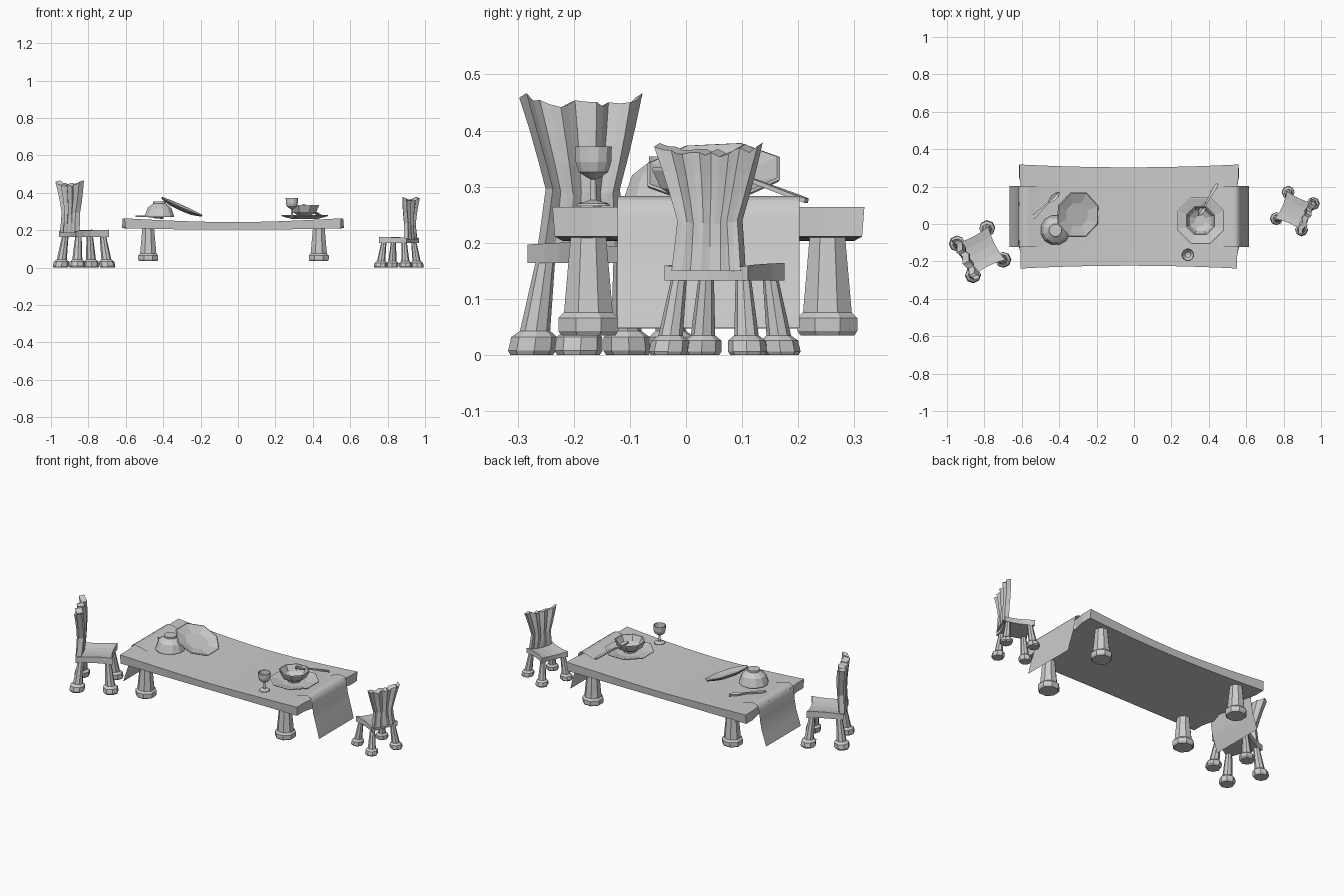
import bpy, bmesh, math, random
from mathutils import Vector, Matrix, Euler

if "Cube" in bpy.data.objects:
    bpy.data.objects.remove(bpy.data.objects["Cube"])

random.seed(4)


def finish(name, bm, matrix=Matrix(), smooth=False, closed=True):
    bmesh.ops.remove_doubles(bm, verts=bm.verts, dist=1e-5)
    if closed:
        bmesh.ops.recalc_face_normals(bm, faces=bm.faces)
    me = bpy.data.meshes.new(name)
    bm.to_mesh(me)
    bm.free()
    for p in me.polygons:
        p.use_smooth = smooth
    ob = bpy.data.objects.new(name, me)
    bpy.context.collection.objects.link(ob)
    ob.matrix_world = matrix
    return ob


def lathe(name, profile, n, matrix=Matrix(), lean=(0, 0)):
    """Turn an (r, z) profile; lean shifts rings sideways per unit of height."""
    bm = bmesh.new()
    rings = []
    for r, z in profile:
        rings.append([bm.verts.new((r * math.cos(2 * math.pi * (i + .5) / n) + lean[0] * z,
                                    r * math.sin(2 * math.pi * (i + .5) / n) + lean[1] * z, z))
                      for i in range(n)])
    for a, b in zip(rings, rings[1:]):
        for i in range(n):
            j = (i + 1) % n
            bm.faces.new((a[i], a[j], b[j], b[i]))
    return finish(name, bm, matrix)


def slab(name, nu, nv, f, matrix=Matrix(), smooth=False):
    """Closed slab: f(u, v, side) gives a point, u and v in -1..1, side +1 or -1."""
    bm = bmesh.new()
    g = {s: [[bm.verts.new(f(2 * i / nu - 1, 2 * j / nv - 1, s)) for j in range(nv + 1)]
             for i in range(nu + 1)] for s in (1, -1)}
    for s in g:
        for i in range(nu):
            for j in range(nv):
                bm.faces.new((g[s][i][j], g[s][i + 1][j], g[s][i + 1][j + 1], g[s][i][j + 1]))
    rim = ([(i, 0) for i in range(nu)] + [(nu, j) for j in range(nv)]
           + [(i, nv) for i in range(nu, 0, -1)] + [(0, j) for j in range(nv, 0, -1)])
    for (a, b), (c, d) in zip(rim, rim[1:] + rim[:1]):
        bm.faces.new((g[1][a][b], g[1][c][d], g[-1][c][d], g[-1][a][b]))
    return finish(name, bm, matrix, smooth)


def place(loc, rot=(0, 0, 0), scale=(1, 1, 1)):
    return Matrix.LocRotScale(Vector(loc), Euler(rot), Vector(scale))


# ---- table top: sagging plank, narrower at mid length, rough ends
def top_z(x):
    return .243 + .021 * min(1, abs(x + .027) / .58) ** 1.6


def table_top(u, v, s):
    x = -.027 + .582 * u
    if abs(u) == 1:
        x += .012 * math.sin(v * 9) * u * (.6 if s > 0 else 1)
    edge = 1 if abs(v) < 1 else (1 if s > 0 else .985)
    y = .04 + v * edge * (.263 + .015 * u * u)
    z = top_z(x) if s > 0 else .203 + .008 * u * u
    return (x, y, z)


slab("table_top", 12, 8, table_top)

# ---- table legs
leg = [(0, .035), (.052, .035), (.058, .043), (.058, .066), (.047, .076), (.034, .213), (0, .213)]
for x in (-.48, .432):
    for y in (-.174, .252):
        lathe("table_leg", leg, 8, place((x, y, 0)))

# ---- cloth runner, hanging over both ends
left = [(-.665, .047), (-.652, .09), (-.636, .135), (-.626, .19), (-.62, .245), (-.61, .274), (-.59, .283), (-.56, .278)]
right = [(.51, .278), (.54, .283), (.56, .274), (.57, .245), (.577, .19), (.588, .15), (.604, .095), (.615, .048)]
middle = [(-.5 + .96 * i / 10, top_z(-.5 + .96 * i / 10) + .003) for i in range(11)]
bm = bmesh.new()
rows = [[bm.verts.new((x, y, z)) for y in (-.122, -.04, .04, .12, .202)] for x, z in left + middle + right]
for a, b in zip(rows, rows[1:]):
    for j in range(4):
        bm.faces.new((a[j], b[j], b[j + 1], a[j + 1]))
finish("table_runner", bm, smooth=True, closed=False)


# ---- chairs: local +x is the facing direction
def chair(prefix, loc, angle, k):
    m = place(loc, (0, 0, angle), (k, k, k))
    foot = [(0, 0), (.038, 0), (.043, .008), (.041, .032), (.027, .043), (.017, .17), (0, .17)]
    for sx in (-1, 1):
        for sy in (-1, 1):
            lathe(prefix + "_leg", foot, 8, m @ place((sx * .092, sy * .096, 0)), (-sx * .11, -sy * .11))

    def seat(u, v, s):
        x = u * (.1 - .012 * (1 - v * v))
        y = v * (.1 - .012 * (1 - u * u))
        return (x, y, (.19 + .01 * v * v + .003 * u) if s > 0 else .164)

    slab(prefix + "_seat", 4, 4, seat, m)
    jag = [random.uniform(-.012, .006) for _ in range(15)]
    fold = [random.uniform(-.3, .3) for _ in range(15)]

    def back(u, v, s):
        i = round((u + 1) * 7)
        t = (v + 1) / 2
        half = .082 - .012 * t / .4 if t < .4 else .07 + .051 * ((t - .4) / .6)
        high = .445 + .02 * u * u + jag[i] * (1 if abs(u) < .9 else .3)
        ripple = .008 * (math.sin(u * 11) + fold[i]) * (.3 + .7 * t)
        thick = .019 * (1 - .25 * abs(u))
        x = -.087 + s * thick + ripple + .008 * math.sin(math.pi * t)
        return (x, u * half, .185 + t * (high - .185) + (.004 * s if t == 1 else 0))

    slab(prefix + "_back", 14, 5, back, m)


chair("large_chair", (-.823, -.148, 0), math.radians(27), 1)
chair("small_chair", (.86, .069, 0), math.radians(156), .81)

# ---- plates and bowls
plate = [(0, 0), (.072, 0), (.132, .015), (.135, .02), (.129, .022), (.07, .008), (0, .008)]
bowl = [(0, 0), (.036, 0), (.036, .008), (.068, .026), (.084, .058), (.084, .063), (.078, .063),
        (.06, .03), (.03, .014), (0, .014)]
lathe("flat_plate", plate, 8, place((.357, .018, .26)))
lathe("upright_bowl", bowl, 8, place((.355, .018, .271)))
lathe("tipped_bowl", bowl, 12, place((-.42, -.033, .354), (math.pi, 0, 0), (.96, .96, 1.3)))
lathe("leaning_plate", plate, 8, place((-.308, .05, .309), (math.radians(3), math.radians(24), 0), (.95, .95, 1)))

# ---- goblet
cup = [(0, 0), (.031, 0), (.029, .004), (.006, .01), (.005, .047), (.013, .051), (.027, .06), (.033, .078),
       (.034, .106), (.031, .106), (.029, .08), (.015, .062), (0, .058)]
lathe("goblet", cup, 12, place((.288, -.165, .266)))


# ---- spoons: thin bars with a wide head and a flared grip
def spoon(name, a, b):
    a, b = Vector(a), Vector(b)
    d = b - a
    widths = [.004, .013, .016, .012, .005, .005, .006, .008, .009, .01, .006]

    def shape(u, v, s):
        i = round((u + 1) * 5)
        dip = .006 * (1 - v * v) if i < 4 else 0
        return (u * d.length / 2, v * widths[i], s * .004 - dip)

    slab(name, 10, 2, shape, Matrix.Translation((a + b) / 2) @ place(
        (0, 0, 0), (0, -math.asin(d.z / d.length), math.atan2(d.y, d.x))))


spoon("bowl_spoon", (.345, .045, .338), (.445, .215, .275))
spoon("table_spoon", (-.4, .17, .271), (-.545, .03, .276))
